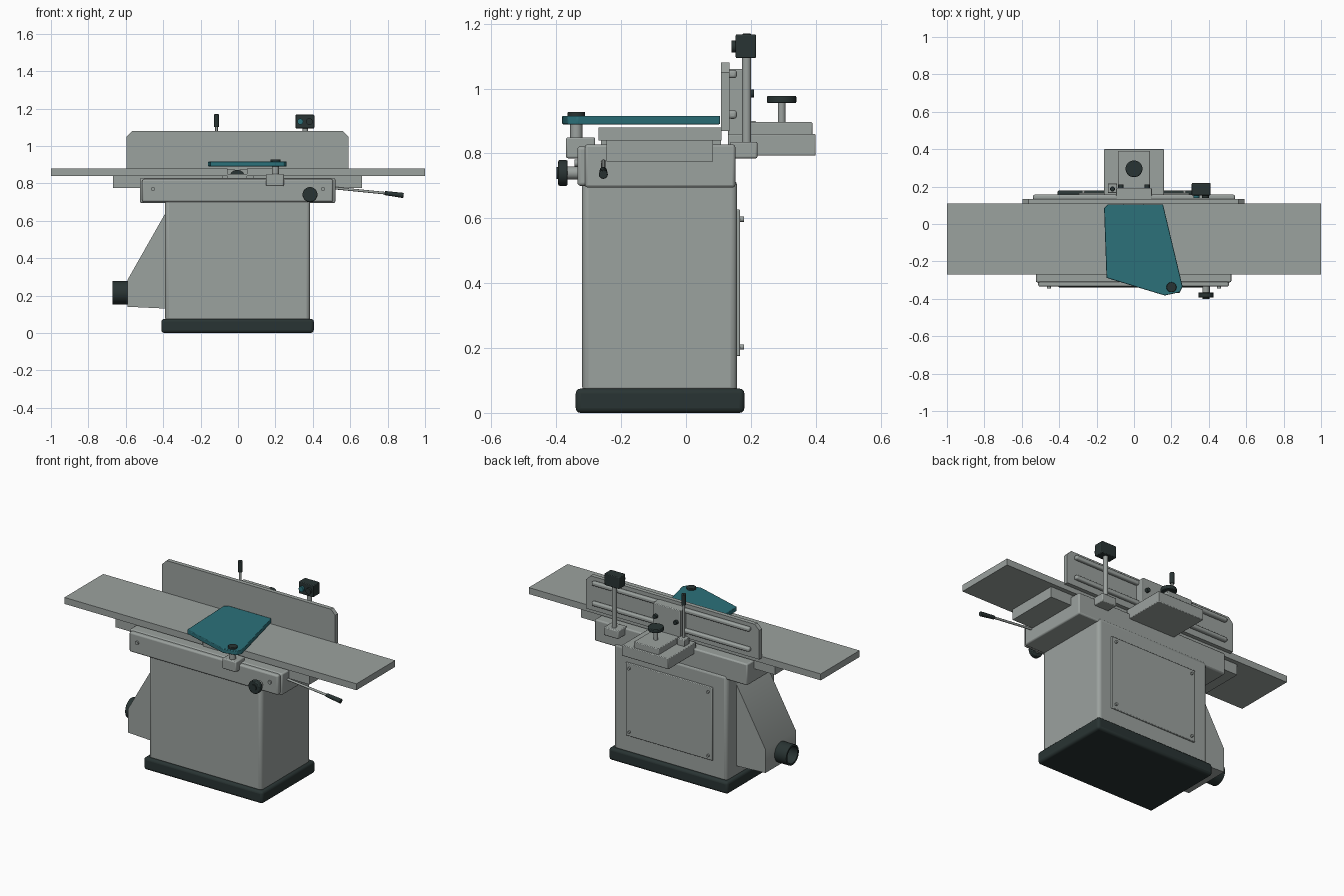
import bpy, bmesh, math
from mathutils import Vector

if "Cube" in bpy.data.objects:
    bpy.data.objects.remove(bpy.data.objects["Cube"])


def material(name, rgb):
    m = bpy.data.materials.new(name)
    m.diffuse_color = (*rgb, 1)
    m.use_nodes = True
    m.node_tree.nodes["Principled BSDF"].inputs["Base Color"].default_value = m.diffuse_color
    return m


GREY = material("machine grey", (0.33, 0.36, 0.345))
DARK = material("dark rubber", (0.022, 0.034, 0.033))
TEAL = material("teal paint", (0.025, 0.165, 0.195))


def finish(name, bm, mat, bevel=0, segments=2):
    bmesh.ops.recalc_face_normals(bm, faces=bm.faces)
    me = bpy.data.meshes.new(name)
    bm.to_mesh(me)
    bm.free()
    ob = bpy.data.objects.new(name, me)
    bpy.context.collection.objects.link(ob)
    me.materials.append(mat)
    if bevel:
        b = ob.modifiers.new("bevel", 'BEVEL')
        b.width, b.segments = bevel, segments
    bpy.ops.object.select_all(action='DESELECT')
    ob.select_set(True)
    bpy.context.view_layer.objects.active = ob
    bpy.ops.object.shade_smooth_by_angle(angle=math.radians(35))
    return ob


def box(name, x, y, z, mat=GREY, bevel=0, segments=2):
    bm = bmesh.new()
    bmesh.ops.create_cube(bm, size=1)
    for v in bm.verts:
        v.co = [(r[0] + r[1]) / 2 + c * (r[1] - r[0]) for c, r in zip(v.co, (x, y, z))]
    return finish(name, bm, mat, bevel, segments)


def rod(name, a, b, r, mat=GREY, sides=24, bevel=0, r2=None):
    a, b = Vector(a), Vector(b)
    bm = bmesh.new()
    bmesh.ops.create_cone(bm, cap_ends=True, segments=sides, radius1=r,
                          radius2=r if r2 is None else r2, depth=(b - a).length)
    turn = (b - a).to_track_quat('Z', 'Y')
    for v in bm.verts:
        v.co = turn @ v.co + (a + b) / 2
    return finish(name, bm, mat, bevel)


def prism(name, points, axis, lo, hi, mat=GREY, bevel=0):
    """Extrude a 2D outline along y or z."""
    place = (lambda u, v, w: (u, w, v)) if axis == 'y' else (lambda u, v, w: (u, v, w))
    bm = bmesh.new()
    ends = [[bm.verts.new(place(u, v, w)) for u, v in points] for w in (lo, hi)]
    for e in ends:
        bm.faces.new(e)
    n = len(points)
    for i in range(n):
        j = (i + 1) % n
        bm.faces.new((ends[0][i], ends[0][j], ends[1][j], ends[1][i]))
    return finish(name, bm, mat, bevel)


# Base and cabinet
box("base", (-.41, .405), (-.34, .18), (0, .075), DARK, .015, 3)
box("cabinet", (-.39, .385), (-.32, .158), (.06, .72), GREY, .02, 3)
box("rear_panel", (-.297, .297), (.15, .167), (.175, .627), GREY, .004)
for x in (-.27, .27):
    for z in (.203, .597):
        rod("panel_screw", (x, .16, z), (x, .179, z), .008, sides=12)

# Dust chute with an open outlet pipe
prism("dust_chute", [(-.38, .655), (-.59, .285), (-.59, .14), (-.38, .13)], 'y', -.235, .065)
bm = bmesh.new()
rings = []
for x, r in ((-.59, .062), (-.67, .062), (-.67, .051), (-.592, .051)):
    rings.append([bm.verts.new((x, -.085 + r * math.cos(i * math.tau / 32),
                                .215 + r * math.sin(i * math.tau / 32))) for i in range(32)])
for p, q in zip(rings, rings[1:]):
    for i in range(32):
        j = (i + 1) % 32
        bm.faces.new((p[i], p[j], q[j], q[i]))
bm.faces.new(rings[-1])
finish("outlet_pipe", bm, DARK)

# Machine head
box("head", (-.525, .52), (-.312, .152), (.695, .828), GREY, .008)
box("front_cover", (-.512, .508), (-.335, -.30), (.70, .822), GREY, .01, 3)
for x in (-.455, .455):
    rod("cover_screw", (x, -.33, .77), (x, -.344, .77), .011, sides=16)

# Tables, supports and cutter
for name, s, e in (("infeed", (-1, -.055), (-.668, -.08)), ("outfeed", (.047, 1), (.08, .662))):
    box(name + "_table", s, (-.27, .11), (.84, .88))
    box(name + "_support", e, (-.245, .083), (.775, .842))
rod("cutter_head", (-.004, -.25, .83), (-.004, .1, .83), .042, DARK)
box("cutter_housing", (-.055, .047), (-.262, .108), (.815, .85))

# Fence with rails on its back
prism("fence", [(-.595, .87), (.59, .87), (.59, 1.05), (.56, 1.08), (-.565, 1.08), (-.595, 1.05)],
      'y', .108, .134)
for z in (.92, 1.045):
    box("fence_rail", (-.54, .54), (.13, .157), (z - .013, z + .013), GREY, .009, 3)
box("fence_bracket", (-.095, .095), (.13, .192), (.85, 1.06), GREY, .004)
for x in (-.07, .07):
    rod("bracket_bolt", (x, .18, .985), (x, .21, .985), .013, DARK, 12)

# Fence carriage and clamp knob
box("carriage", (-.16, .16), (.13, .40), (.793, .86), GREY, .004)
box("carriage_slide", (-.085, .085), (.15, .39), (.855, .897), GREY, .004)
rod("clamp_stem", (0, .295, .89), (0, .295, .96), .012)
rod("clamp_knob", (0, .295, .955), (0, .295, .978), .045, DARK, 32, .004)

# Fence tilt lever
box("lever_block", (-.14, -.09), (.165, .217), (.855, .90), GREY, .004)
rod("tilt_lever", (-.115, .187, .89), (-.115, .187, 1.11), .007, sides=12)
rod("tilt_grip", (-.115, .187, 1.10), (-.115, .187, 1.17), .013, DARK, 16, .003)

# Switch post
box("post_foot", (.31, .41), (.135, .22), (.785, .836), GREY, .005)
rod("switch_post", (.36, .187, .83), (.36, .187, 1.10), .014)
box("switch_box", (.307, .408), (.153, .216), (1.094, 1.167), DARK, .004)
rod("start_button", (.333, .16, 1.13), (.333, .14, 1.13), .016, TEAL)
rod("stop_button", (.382, .16, 1.13), (.382, .14, 1.13), .018, DARK)

# Cutter guard and its pivot
prism("cutter_guard", [(-.16, .085), (-.14, .105), (.155, .105), (.26, -.335), (.245, -.365),
                       (.165, -.382), (.13, -.372), (-.147, -.288)], 'z', .89, .916, TEAL, .003)
box("guard_mount", (.15, .245), (-.37, -.28), (.785, .85), GREY, .006)
rod("guard_post", (.2, -.338, .84), (.2, -.338, .892), .019)
rod("guard_cap", (.2, -.338, .91), (.2, -.338, .928), .027, DARK, 24, .003)

# Handwheel
rod("wheel_shaft", (.385, -.33, .74), (.385, -.37, .74), .02)
rod("handwheel", (.385, -.365, .74), (.385, -.394, .74), .04, DARK, 32, .005)
rod("wheel_hub", (.385, -.39, .74), (.385, -.40, .74), .018, DARK)

# Table lever
rod("table_lever", (.50, -.255, .776), (.80, -.255, .746), .007, sides=12)
rod("table_grip", (.785, -.255, .748), (.885, -.255, .735), .011, DARK, 16, .003, .014)
